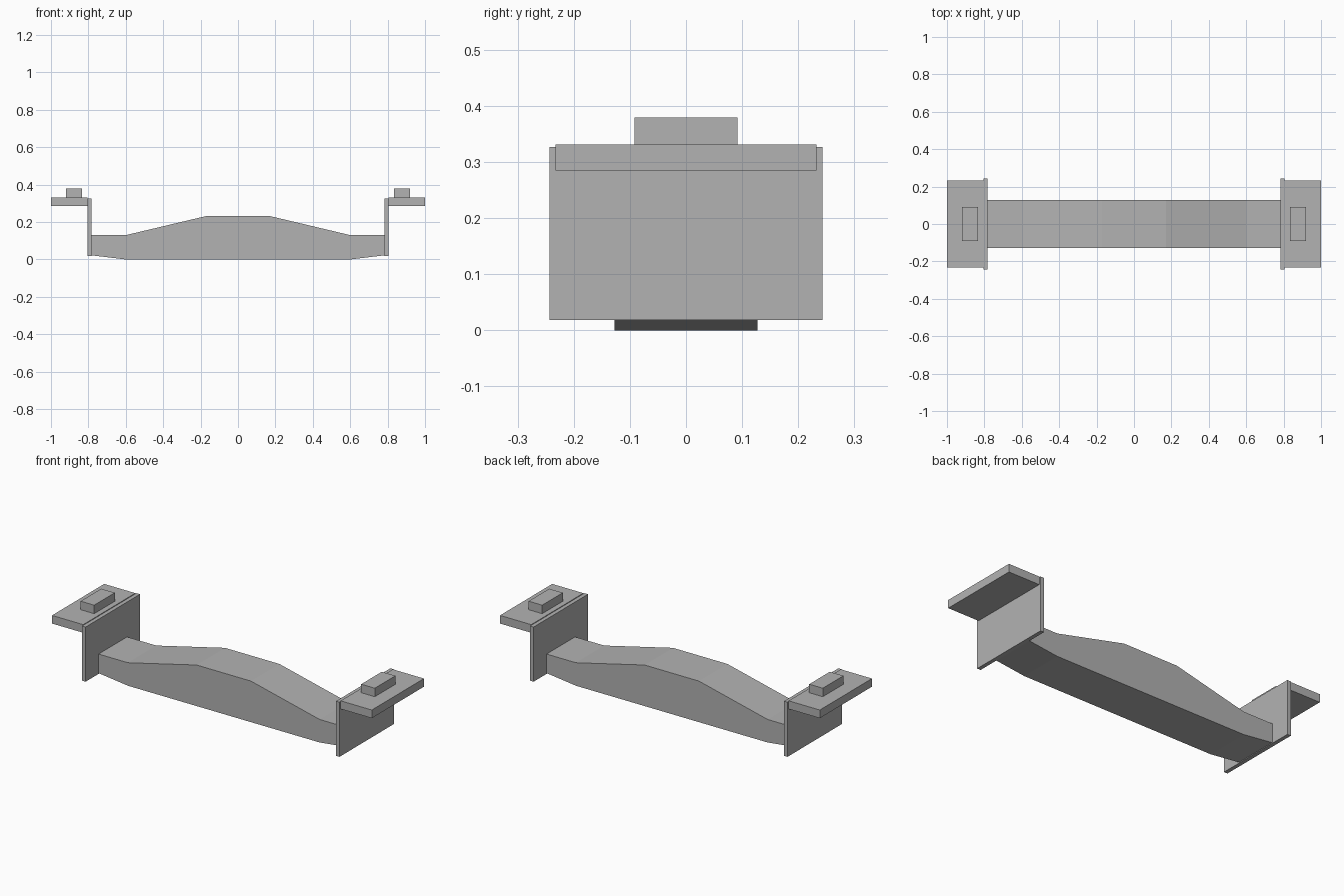
import bpy
import bmesh

if "Cube" in bpy.data.objects:
    bpy.data.objects.remove(bpy.data.objects["Cube"])

grey = bpy.data.materials.new("mid_grey")
grey.diffuse_color = (0.448, 0.448, 0.448, 1)
grey.use_nodes = True
grey.node_tree.nodes["Principled BSDF"].inputs["Base Color"].default_value = grey.diffuse_color


def add_object(name, bm):
    bmesh.ops.recalc_face_normals(bm, faces=bm.faces)
    mesh = bpy.data.meshes.new(name)
    bm.to_mesh(mesh)
    bm.free()
    mesh.materials.append(grey)
    obj = bpy.data.objects.new(name, mesh)
    bpy.context.collection.objects.link(obj)
    return obj


def extruded(name, profile, half_width):
    """Extrude an x-z outline symmetrically along y."""
    bm = bmesh.new()
    face = bm.faces.new([bm.verts.new((x, -half_width, z)) for x, z in profile])
    moved = bmesh.ops.extrude_face_region(bm, geom=[face])["geom"]
    verts = [v for v in moved if isinstance(v, bmesh.types.BMVert)]
    bmesh.ops.translate(bm, verts=verts, vec=(0, 2 * half_width, 0))
    return add_object(name, bm)


def box(name, x0, x1, half_width, z0, z1):
    return extruded(name, [(x0, z0), (x1, z0), (x1, z1), (x0, z1)], half_width)


# Arched cross beam with tapered ends
right_half = [(0.783, 0.022), (0.783, 0.13), (0.6, 0.13), (0.17, 0.232)]
left_half = [(-x, z) for x, z in reversed(right_half)]
extruded("cross_beam", [(0.6, 0.0)] + right_half + left_half + [(-0.6, 0.0)], 0.127)

# Upright end plate, outward flange and raised pad at each end
for side, s in (("left", -1), ("right", 1)):
    box(side + "_end_plate", s * 0.783, s * 0.805, 0.243, 0.018, 0.327)
    box(side + "_flange", s * 0.805, s * 1.0, 0.233, 0.285, 0.331)
    box(side + "_raised_pad", s * 0.835, s * 0.92, 0.092, 0.331, 0.379)
